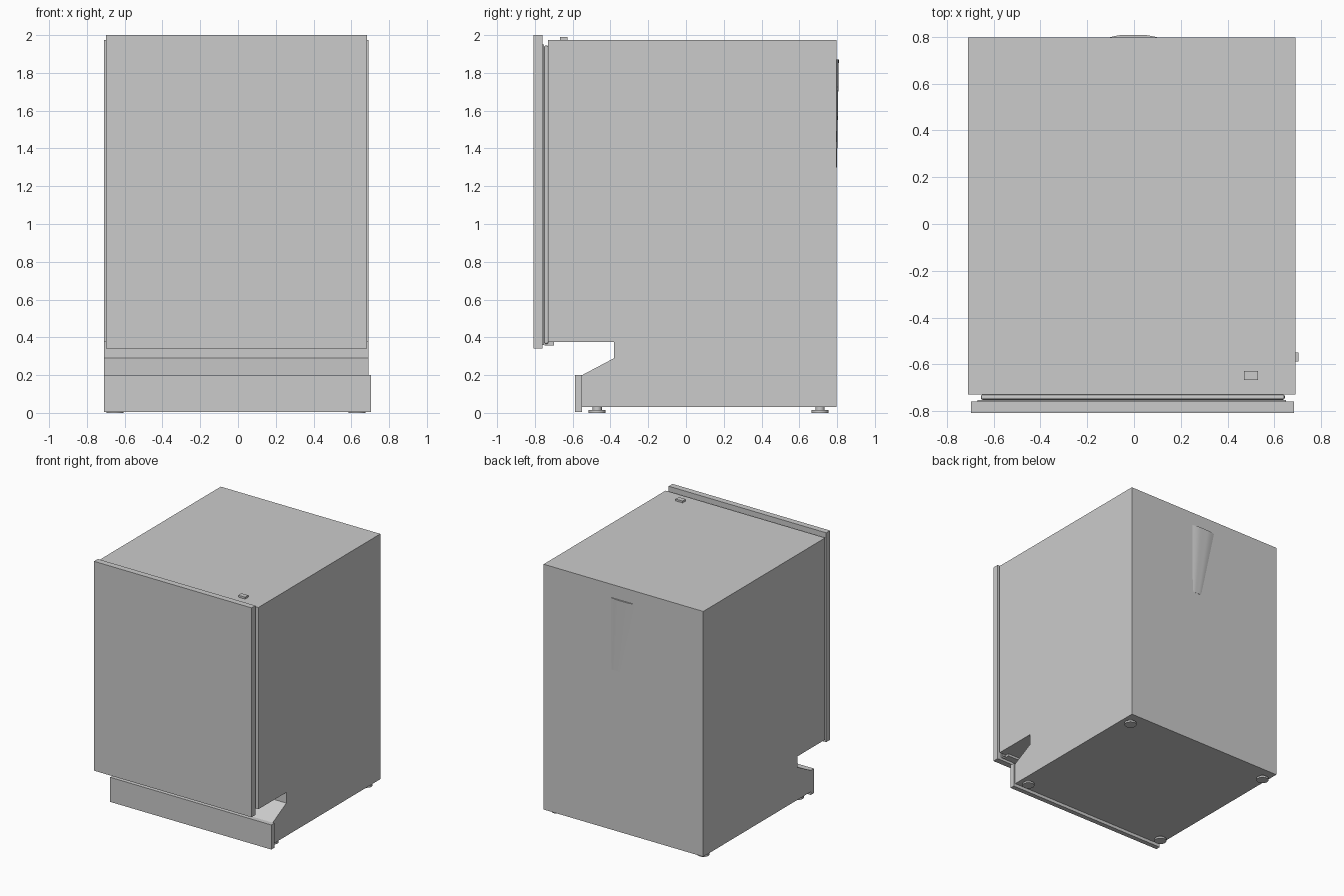
import bpy, bmesh

if "Cube" in bpy.data.objects:
    bpy.data.objects.remove(bpy.data.objects["Cube"], do_unlink=True)

grey = bpy.data.materials.new("light grey")
grey.use_nodes = True
COLOUR = (0.6, 0.6, 0.6, 1)
grey.diffuse_color = COLOUR
grey.node_tree.nodes["Principled BSDF"].inputs["Base Color"].default_value = COLOUR


def finish(name, bm):
    bmesh.ops.recalc_face_normals(bm, faces=bm.faces)
    mesh = bpy.data.meshes.new(name)
    bm.to_mesh(mesh)
    bm.free()
    mesh.materials.append(grey)
    obj = bpy.data.objects.new(name, mesh)
    bpy.context.collection.objects.link(obj)
    return obj


def extrude_side(name, profile, x0, x1):
    """Extrude a closed (y, z) profile from x0 to x1."""
    bm = bmesh.new()
    face = bm.faces.new([bm.verts.new((x0, y, z)) for y, z in profile])
    new = bmesh.ops.extrude_face_region(bm, geom=[face])["geom"]
    verts = [v for v in new if isinstance(v, bmesh.types.BMVert)]
    bmesh.ops.translate(bm, verts=verts, vec=(x1 - x0, 0, 0))
    return finish(name, bm)


def box(name, x, y, z):
    profile = [(y[0], z[0]), (y[1], z[0]), (y[1], z[1]), (y[0], z[1])]
    return extrude_side(name, profile, *x)


def smooth(obj):
    bpy.ops.object.select_all(action="DESELECT")
    obj.select_set(True)
    bpy.context.view_layer.objects.active = obj
    bpy.ops.object.shade_smooth_by_angle()


def revolve(name, x, y, profile, sides=24):
    """Stack rings of (radius, z) into a capped turned part."""
    bm = bmesh.new()
    verts = [bm.verts.new((x + r, y, z)) for r, z in profile]
    edges = [bm.edges.new(pair) for pair in zip(verts, verts[1:])]
    bmesh.ops.spin(bm, geom=verts + edges, cent=(x, y, 0), axis=(0, 0, 1),
                   angle=6.283185307, steps=sides)
    bmesh.ops.remove_doubles(bm, verts=bm.verts, dist=0.0005)
    smooth(finish(name, bm))


# Cabinet with the toe-kick recess in its side profile
extrude_side("cabinet", [(-0.73, 1.975), (0.798, 1.975), (0.798, 0.03),
                         (-0.55, 0.03), (-0.55, 0.2), (-0.38, 0.29),
                         (-0.38, 0.375), (-0.73, 0.375)], -0.71, 0.69)

# Door: outer panel, thin backing plate, recessed inner frame and bottom lip
box("door_panel", (-0.698, 0.684), (-0.808, -0.76), (0.34, 2.0))
box("door_backing", (-0.67, 0.65), (-0.76, -0.752), (0.36, 1.95))
inner = box("door_inner_frame", (-0.655, 0.645), (-0.752, -0.729), (0.365, 1.945))
bevel = inner.modifiers.new("rounded edges", "BEVEL")
bevel.width = 0.008
bevel.segments = 2
box("door_bottom_lip", (-0.65, 0.63), (-0.75, -0.70), (0.357, 0.376))

# Plinth across the toe-kick
box("plinth", (-0.71, 0.704), (-0.588, -0.55), (0.005, 0.2))

# Small latch tab on the top
box("top_tab", (0.47, 0.53), (-0.668, -0.628), (1.974, 1.99))

# Levelling feet
for depth, y in (("front", -0.47), ("back", 0.71)):
    for side, x in (("right", -0.65), ("left", 0.63)):
        revolve(f"{depth}_{side}_foot", x, y,
                [(0, 0), (0.045, 0), (0.045, 0.014), (0.024, 0.016),
                 (0.024, 0.032), (0, 0.032)])

# Shallow tapered bulge on the back, fading out downwards
bm = bmesh.new()
top, bottom = [], []
for i in range(13):
    t = i / 12
    rise = min(1, 4 * t * (1 - t) * 1.25)
    top.append(bm.verts.new((-0.11 + 0.215 * t, 0.797 + 0.012 * rise, 1.87)))
    bottom.append(bm.verts.new((0.01 + 0.095 * t, 0.797 + 0.002 * rise, 1.3)))
for i in range(12):
    bm.faces.new((top[i], top[i + 1], bottom[i + 1], bottom[i]))
bm.faces.new(top)
bm.faces.new(bottom)
smooth(finish("back_bulge", bm))
